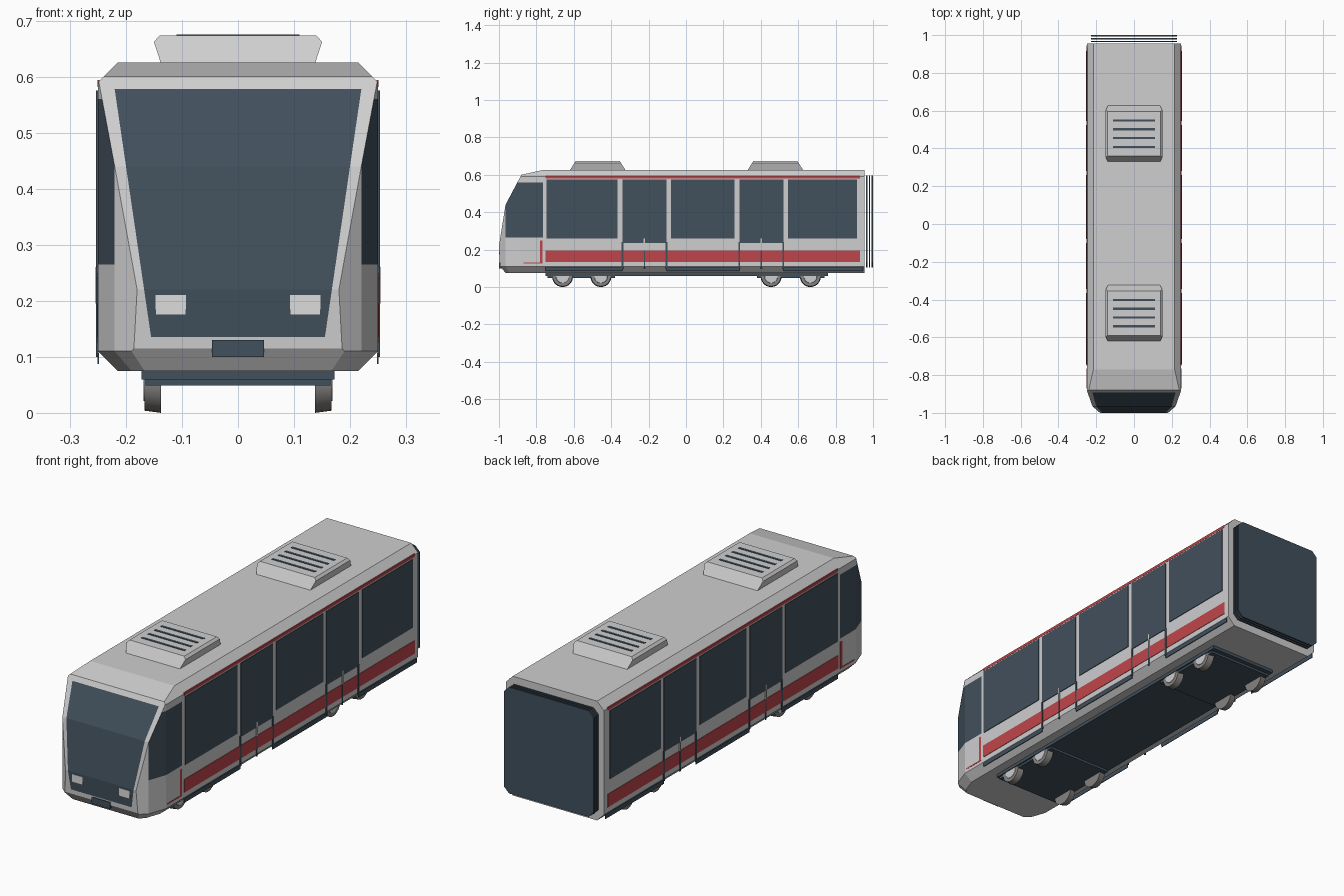
import bpy, bmesh, math
from mathutils import Vector, Matrix

cube = bpy.data.objects.get("Cube")
if cube:
    bpy.data.objects.remove(cube, do_unlink=True)


def material(name, color):
    m = bpy.data.materials.new(name)
    m.use_nodes = True
    m.diffuse_color = (*color, 1)
    bsdf = next(n for n in m.node_tree.nodes if n.type == 'BSDF_PRINCIPLED')
    bsdf.inputs["Base Color"].default_value = (*color, 1)
    return m


WHITE = material("shell_white", (0.62, 0.62, 0.63))
DARK = material("dark_glass", (0.053, 0.08, 0.107))
RED = material("stripe_red", (0.52, 0.06, 0.07))
LAMP = material("lamp_white", (0.72, 0.72, 0.72))
STEEL = material("wheel_steel", (0.24, 0.23, 0.22))


def finish(name, bm, *mats):
    bmesh.ops.recalc_face_normals(bm, faces=bm.faces[:])
    mesh = bpy.data.meshes.new(name)
    bm.to_mesh(mesh)
    bm.free()
    for m in mats:
        mesh.materials.append(m)
    ob = bpy.data.objects.new(name, mesh)
    bpy.context.collection.objects.link(ob)
    return ob


def boxes(name, mat, spans, mirror=False):
    """One object from boxes given as (x0, x1, y0, y1, z0, z1)."""
    bm = bmesh.new()
    for x0, x1, y0, y1, z0, z1 in spans:
        for s in ((1, -1) if mirror else (1,)):
            mid = Vector((s * (x0 + x1), y0 + y1, z0 + z1)) / 2
            size = Matrix.Diagonal((x1 - x0, y1 - y0, z1 - z0, 1))
            bmesh.ops.create_cube(bm, size=1, matrix=Matrix.Translation(mid) @ size)
    return finish(name, bm, mat)


def prism(bm, outline, y0, y1):
    """Extrude an (x, z) outline along y."""
    face = bm.faces.new([bm.verts.new((x, y0, z)) for x, z in outline])
    out = bmesh.ops.extrude_face_region(bm, geom=[face])
    verts = [v for v in out["geom"] if isinstance(v, bmesh.types.BMVert)]
    bmesh.ops.translate(bm, vec=(0, y1 - y0, 0), verts=verts)


def octagon(half, z0, z1, c):
    right = [(half - c, z0), (half, z0 + c), (half, z1 - c), (half - c, z1)]
    return right + [(-x, z) for x, z in reversed(right)]


def slice_off(bm, point, normal):
    """Remove everything beyond a plane and cap the cut."""
    geom = bm.verts[:] + bm.edges[:] + bm.faces[:]
    bmesh.ops.bisect_plane(bm, geom=geom, dist=1e-5, plane_co=point,
                           plane_no=normal, clear_outer=True)
    bmesh.ops.holes_fill(bm, edges=[e for e in bm.edges if e.is_boundary])
    bm.normal_update()


def score(bm, test, point, normal):
    """Cut the faces that pass the test along a plane."""
    faces = [f for f in bm.faces if test(f)]
    geom = set(faces)
    for f in faces:
        geom.update(f.edges)
        geom.update(f.verts)
    bmesh.ops.bisect_plane(bm, geom=list(geom), dist=1e-5, plane_co=point, plane_no=normal)
    bm.normal_update()


# Body shell: chamfered prism, with the cab shaped by planes
bm = bmesh.new()
prism(bm, octagon(0.25, 0.075, 0.625, 0.035), -1.1, 0.955)
bmesh.ops.recalc_face_normals(bm, faces=bm.faces[:])
nose = [(-0.77, 0.625), (-0.88, 0.6), (-0.965, 0.44), (-1, 0.22), (-0.995, 0.115), (-0.965, 0.075)]
for (ya, za), (yb, zb) in zip(nose, nose[1:]):
    slice_off(bm, (0, ya, za), (0, zb - za, ya - yb))
plan = [(0.25, -0.88), (0.22, -0.965), (0.18, -1)]
for (xa, ya), (xb, yb) in zip(plan, plan[1:]):
    for s in (1, -1):
        n = Vector((s * (ya - yb), xb - xa, 0)).normalized()
        slice_off(bm, (s * xa, ya, 0.11), n)
        slice_off(bm, (s * xa, ya, 0.11), n - Vector((0, 0, 1)))

# Windscreen and cab side windows cut into the shell
LOW, HIGH, SLOPE = 0.135, 0.578, 0.147


def is_front(f):
    return abs(f.normal.x) < 0.02 and f.normal.y < -0.3


def is_side(f):
    return abs(f.normal.x) > 0.9


for z in (LOW, HIGH):
    score(bm, is_front, (0, 0, z), (0, 0, 1))
for s in (1, -1):
    score(bm, is_front, (s * 0.155, 0, LOW), (s, 0, -SLOPE))
score(bm, is_side, (0, -0.765, 0), (0, 1, 0))
for z in (0.265, 0.56):
    score(bm, is_side, (0, 0, z), (0, 0, 1))
for f in bm.faces:
    c = f.calc_center_median()
    screen = is_front(f) and LOW < c.z < HIGH and abs(c.x) < 0.155 + SLOPE * (c.z - LOW)
    pane = is_side(f) and c.y < -0.765 and 0.265 < c.z < 0.56
    f.material_index = int(screen or pane)
finish("body_shell", bm, WHITE, DARK)

# Side glazing, doors and stripes
doors = [(-0.34, -0.105), (0.285, 0.52)]
bays = [(-0.745, -0.365), (-0.08, 0.26), (0.545, 0.915)]
boxes("side_windows", DARK, [(0.249, 0.253, a, b, 0.26, 0.575) for a, b in bays], True)
boxes("door_windows", DARK, [(0.249, 0.253, a, b, 0.235, 0.575) for a, b in doors], True)
seams, posts = [], []
for a, b in doors:
    mid = (a + b) / 2
    seams += [(0.249, 0.253, y - 0.005, y + 0.005, 0.1, 0.24) for y in (a, b)]
    seams.append((0.249, 0.253, mid - 0.003, mid + 0.003, 0.1, 0.195))
    posts.append((0.25, 0.254, mid - 0.004, mid + 0.004, 0.195, 0.26))
boxes("door_seams", DARK, seams, True)
boxes("door_posts", WHITE, posts, True)
boxes("red_stripes", RED, [(0.249, 0.252, -0.75, 0.93, 0.135, 0.195),
                           (0.247, 0.251, -0.75, 0.93, 0.581, 0.594)], True)
boxes("cab_red_trim", RED, [(0.249, 0.251, -0.78, -0.766, 0.13, 0.25),
                            (0.249, 0.251, -0.87, -0.766, 0.125, 0.131)], True)
boxes("sill_strips", DARK, [(0.248, 0.251, a, b, 0.087, 0.107) for a, b in
                            [(-0.75, -0.34), (-0.105, 0.285), (0.52, 0.945)]], True)

# Front lamps and coupler cover
boxes("headlights", LAMP, [(0.093, 0.147, -1.001, -0.99, 0.175, 0.21)], True)
boxes("coupler_cover", DARK, [(-0.046, 0.046, -1.0, -0.96, 0.1, 0.13)])

# Rear gangway made of thin chamfered frames
bm = bmesh.new()
for y in (0.963, 0.978, 0.993):
    prism(bm, octagon(0.228, 0.105, 0.595, 0.025), y, y + 0.007)
finish("rear_gangway", bm, DARK)

# Roof units with sloped ends and dark vents
half = [(0.137, 0.622), (0.15, 0.662), (0.14, 0.673)]
for name, yc in (("front", -0.472), ("rear", 0.478)):
    bm = bmesh.new()
    prism(bm, half + [(-x, z) for x, z in reversed(half)], -1, 1)
    for v in bm.verts:
        v.co.y = yc + v.co.y * (0.15 - 0.62 * (v.co.z - 0.622))
    finish(name + "_roof_unit", bm, WHITE)
    boxes(name + "_roof_vents", DARK, [(-0.11, 0.11, yc + d - 0.006, yc + d + 0.006, 0.672, 0.675)
                                       for d in (-0.07, -0.023, 0.023, 0.07)])

# Underframe and bogies
boxes("underframe", DARK, [(-0.172, 0.172, -0.75, 0.76, 0.06, 0.08)])
boxes("bogie_frames", DARK, [(-0.165, 0.165, a, a + 0.36, 0.049, 0.062) for a in (-0.74, 0.38)])

# Wheels with pale hubs
tires, hubs = bmesh.new(), bmesh.new()
for y in (-0.66, -0.455, 0.455, 0.665):
    for s in (1, -1):
        turn = Matrix.Rotation(s * math.pi / 2, 4, 'Y')
        for target, x, r1, r2, depth in ((tires, 0.152, 0.056, 0.052, 0.03),
                                         (hubs, 0.166, 0.038, 0.034, 0.006)):
            bmesh.ops.create_cone(target, cap_ends=True, segments=24, radius1=r1, radius2=r2,
                                  depth=depth, matrix=Matrix.Translation((s * x, y, 0.056)) @ turn)
for name, wheel_bm, mat in (("wheels", tires, STEEL), ("wheel_hubs", hubs, WHITE)):
    ob = finish(name, wheel_bm, mat)
    bpy.ops.object.select_all(action='DESELECT')
    ob.select_set(True)
    bpy.context.view_layer.objects.active = ob
    bpy.ops.object.shade_smooth_by_angle(angle=math.radians(35))
